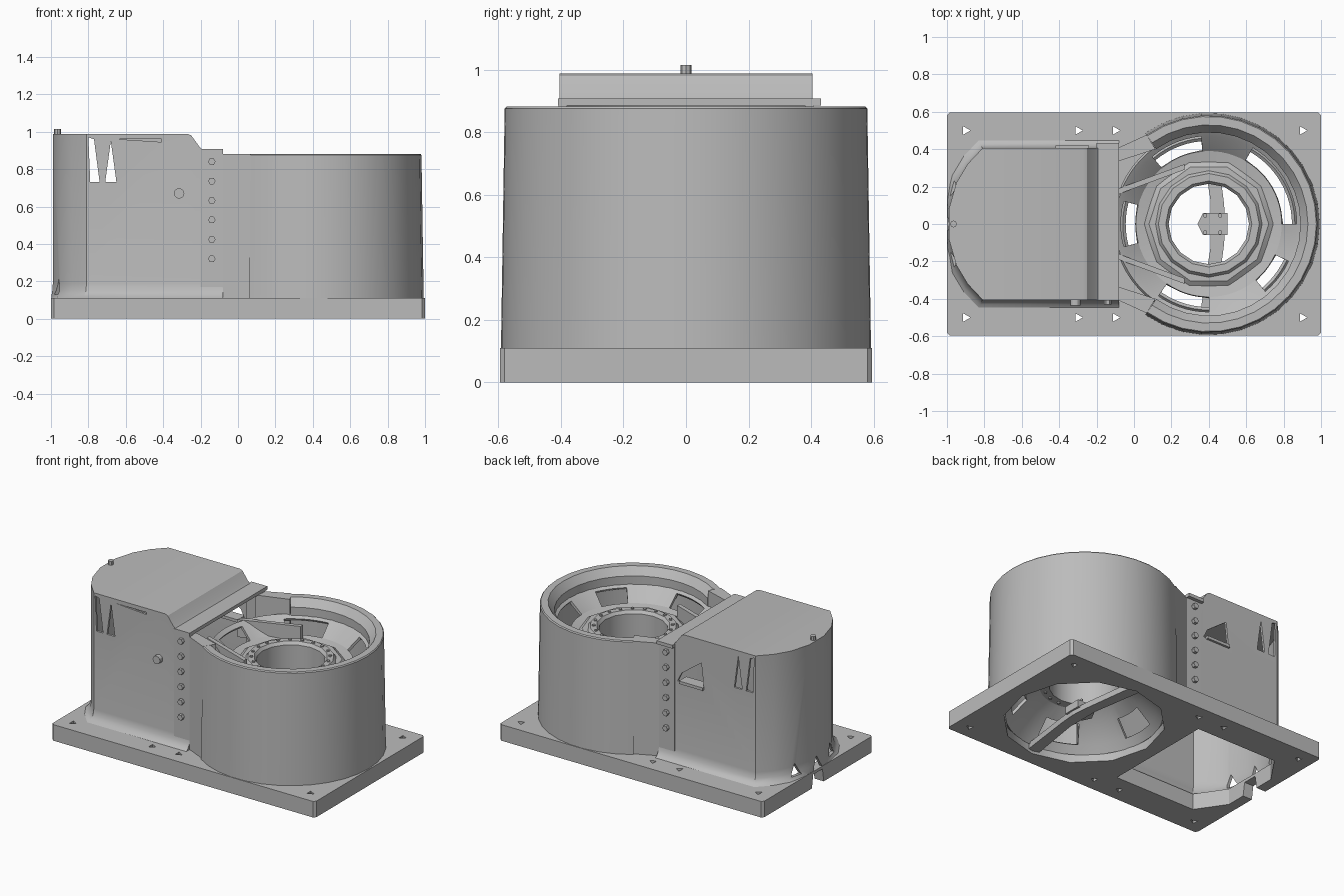
import bpy, bmesh, math

old = bpy.data.objects.get("Cube")
if old:
    bpy.data.objects.remove(old, do_unlink=True)

COLOR = (0.5, 0.5, 0.5, 1)
grey = bpy.data.materials.new("plain grey")
grey.use_nodes = True
grey.diffuse_color = COLOR
grey.node_tree.nodes["Principled BSDF"].inputs["Base Color"].default_value = COLOR

CX = 0.4  # drum axis


def make(name, bm):
    bmesh.ops.remove_doubles(bm, verts=bm.verts, dist=1e-5)
    bmesh.ops.recalc_face_normals(bm, faces=bm.faces)
    me = bpy.data.meshes.new(name)
    bm.to_mesh(me)
    bm.free()
    me.materials.append(grey)
    me.shade_smooth()
    me.set_sharp_from_angle(angle=math.radians(30))
    ob = bpy.data.objects.new(name, me)
    bpy.context.collection.objects.link(ob)
    return ob


def prism(name, pts, h0, h1, axis="z"):
    """Extrude a flat outline along one axis."""
    bm = bmesh.new()
    place = {"z": lambda a, b, h: (a, b, h),
             "y": lambda a, b, h: (a, h, b),
             "x": lambda a, b, h: (h, a, b)}[axis]
    lo, hi = [[bm.verts.new(place(a, b, h)) for a, b in pts] for h in (h0, h1)]
    bm.faces.new(lo)
    bm.faces.new(hi)
    n = len(pts)
    for i in range(n):
        j = (i + 1) % n
        bm.faces.new((lo[i], lo[j], hi[j], hi[i]))
    return make(name, bm)


def rect(x0, x1, y0, y1):
    return [(x0, y0), (x1, y0), (x1, y1), (x0, y1)]


def circle(x, y, r, n):
    return [(x + r * math.cos(math.tau * i / n), y + r * math.sin(math.tau * i / n))
            for i in range(n)]


def lathe(name, profile, n, a0=-180, a1=180):
    """Turn a closed (r, z) profile about the drum axis."""
    bm = bmesh.new()
    rings = []
    for i in range(n + 1):
        a = math.radians(a0 + (a1 - a0) * i / n)
        rings.append([bm.verts.new((CX + r * math.cos(a), r * math.sin(a), z))
                      for r, z in profile])
    m = len(profile)
    for i in range(n):
        for k in range(m):
            q = (k + 1) % m
            bm.faces.new((rings[i][k], rings[i][q], rings[i + 1][q], rings[i + 1][k]))
    if a1 - a0 < 360:
        bm.faces.new(rings[0])
        bm.faces.new(rings[-1])
    return make(name, bm)


def apply_mods(ob):
    dg = bpy.context.evaluated_depsgraph_get()
    me = bpy.data.meshes.new_from_object(ob.evaluated_get(dg))
    ob.modifiers.clear()
    ob.data = me
    me.shade_smooth()
    me.set_sharp_from_angle(angle=math.radians(30))


def cut(ob, cutters):
    for c in cutters:
        c.hide_render = True
        mod = ob.modifiers.new("cut", "BOOLEAN")
        mod.operation = "DIFFERENCE"
        mod.solver = "EXACT"
        mod.object = c
    apply_mods(ob)
    for c in cutters:
        bpy.data.objects.remove(c, do_unlink=True)


# Base plate with drum opening, housing opening, cable notch and bolt holes
c = 0.015
plate = prism("base_plate", [(-1 + c, -0.595), (1 - c, -0.595), (1, -0.595 + c), (1, 0.595 - c),
                             (1 - c, 0.595), (-1 + c, 0.595), (-1, 0.595 - c), (-1, -0.595 + c)],
              0, 0.11)
cutters = [prism("cutter", circle(CX, 0, 0.5, 12), -0.1, 0.3),
           prism("cutter", [(-0.19, -0.39), (-0.19, 0.39), (-0.8, 0.39), (-0.93, 0.2),
                            (-0.93, -0.2), (-0.8, -0.39)], -0.1, 0.3),
           prism("cutter", [(-0.08, -0.1), (0.08, -0.1), (0.05, 0.09), (-0.05, 0.09)],
                 -1.1, -0.9, "x")]
for x in (-0.9, -0.3, -0.1, 0.9):
    for y in (-0.5, 0.5):
        cutters.append(prism("cutter", circle(x, y, 0.026, 3), -0.1, 0.3))
cut(plate, cutters)

# Drum wall, with straight pieces leading to the housing
lathe("drum_wall", [(0.593, 0.1), (0.581, 0.875), (0.575, 0.882), (0.53, 0.882),
                    (0.49, 0.83), (0.5, 0.1)], 24, -125, 125)
for s, side in ((1, "left"), (-1, "right")):
    prism("drum_joint_" + side, [(-0.1, 0.4 * s), (0.067, 0.477 * s), (0.115, 0.4 * s),
                                 (-0.1, 0.33 * s)], 0.1, 0.882)

# Upper dish and lower funnel, both opened between the spokes
WINDOWS = ((112, 17), (47, 11), (17, 17), (-38, 13), (-108, 18), (180, 17))


def spoked_cone(name, radii, n=72):
    bm = bmesh.new()
    grid = [[bm.verts.new((CX + r * math.cos(math.tau * i / n),
                           r * math.sin(math.tau * i / n), z))
             for r, z in radii] for i in range(n)]
    for i in range(n):
        a = (i + 0.5) * 360 / n
        opened = any(abs((a - w + 180) % 360 - 180) < h for w, h in WINDOWS)
        j = (i + 1) % n
        for k in range(3):
            if not (k == 1 and opened):
                bm.faces.new((grid[i][k], grid[i][k + 1], grid[j][k + 1], grid[j][k]))
    ob = make(name, bm)
    ob.modifiers.new("thickness", "SOLIDIFY").thickness = 0.02
    apply_mods(ob)


spoked_cone("upper_dish", [(0.28, 0.67), (0.39, 0.69), (0.47, 0.76), (0.5, 0.78)])
spoked_cone("lower_funnel", [(0.28, 0.27), (0.37, 0.21), (0.46, 0.11), (0.5, 0.06)])

# Hub tube and its faceted collar
lathe("hub_ring", [(0.215, 0.25), (0.215, 0.7), (0.23, 0.72), (0.27, 0.72), (0.285, 0.7),
                   (0.285, 0.25)], 16)
lathe("hub_collar", [(0.27, 0.63), (0.27, 0.7), (0.32, 0.7), (0.36, 0.67), (0.36, 0.63)], 10)
for i in range(20):
    a = math.tau * i / 20
    pts = circle(CX + 0.245 * math.cos(a), 0.245 * math.sin(a), 0.011, 6)
    prism("hub_bolt_top", pts, 0.71, 0.728)
    prism("hub_bolt_bottom", pts, 0.242, 0.26)

# Chute walls leading from the housing to the hub
for s, side in ((1, "left"), (-1, "right")):
    prism("chute_wall_" + side, [(-0.11, 0.15 * s), (0.27, 0.29 * s), (0.27, 0.32 * s),
                                 (-0.11, 0.18 * s)], 0.66, 0.78)

# Crossbar under the hub with a small mounting plate
for s, side in ((1, "left"), (-1, "right")):
    prism("crossbar_" + side, [(0.41, 0), (0.49, 0), (0.48, 0.12 * s), (0.43, 0.5 * s),
                               (0.35, 0.5 * s), (0.41, 0.12 * s)], 0.02, 0.06)
prism("mount_plate", [(0.34, 0), (0.37, 0.06), (0.5, 0.06), (0.5, -0.06), (0.37, -0.06)],
      0.05, 0.1)
for x in (0.38, 0.46):
    for y in (-0.045, 0.045):
        prism("mount_bolt", circle(x, y, 0.012, 6), 0.09, 0.12)

# Housing shell: rows of (x, half width, roof height), flared at the foot
rows = [(-0.08, 0.405, 0.9), (-0.19, 0.405, 0.905), (-0.21, 0.405, 0.925), (-0.25, 0.405, 0.98),
        (-0.27, 0.405, 0.988), (-0.81, 0.405, 0.988), (-0.89, 0.32, 0.988),
        (-0.95, 0.22, 0.988), (-0.99, 0.08, 0.988)]
foot = [(0.105, 0.05), (0.12, 0.025), (0.15, 0.006), (0.19, 0)]
bm = bmesh.new()
loop = rows + [(x, -y, z) for x, y, z in reversed(rows)]
cols = []
for x, y, z in loop:
    col = []
    for fz, f in foot:
        fx = x if x > -0.8 else max(x - f * 0.5, -0.998)
        col.append(bm.verts.new((fx, y + math.copysign(f, y), fz)))
    col.append(bm.verts.new((x, y, z)))
    cols.append(col)
for p, q in zip(cols, cols[1:]):
    for k in range(len(foot)):
        bm.faces.new((p[k], q[k], q[k + 1], p[k + 1]))
last = len(loop) - 1
for i in range(len(rows) - 1):
    bm.faces.new((cols[i][-1], cols[i + 1][-1], cols[last - i - 1][-1], cols[last - i][-1]))
housing = make("housing_shell", bm)
# the open shell must face outward before thickening
if max(housing.data.polygons, key=lambda f: f.center.z).normal.z < 0:
    housing.data.flip_normals()
mod = housing.modifiers.new("thickness", "SOLIDIFY")
mod.thickness = 0.02
mod.offset = -1
apply_mods(housing)

# Vents, slot and cable openings in the housing
openings = [
    prism("cutter", [(-0.77, 0.96), (-0.8, 0.97), (-0.79, 0.73), (-0.74, 0.73)], -0.6, 0.6, "y"),
    prism("cutter", [(-0.68, 0.95), (-0.71, 0.73), (-0.65, 0.73)], -0.6, 0.6, "y"),
    prism("cutter", [(-0.4, 0.83), (-0.42, 0.66), (-0.22, 0.66), (-0.25, 0.72)], 0.2, 0.6, "y"),
    prism("cutter", [(-0.64, 0.96), (-0.41, 0.945), (-0.41, 0.96)], -0.6, -0.2, "y"),
    prism("cutter", [(-0.08, 0.05), (0.08, 0.05), (0, 0.2)], -1.1, -0.9, "x")]
for y in (-0.19, 0.19):
    openings.append(prism("cutter", [(y - 0.04, 0.13), (y + 0.04, 0.13), (y, 0.21)],
                          -1.1, -0.85, "x"))
cut(housing, openings)

# Joint flanges with a row of bolts on each side, and the cap over the joint
for s, side in ((1, "left"), (-1, "right")):
    prism("joint_flange_" + side, rect(-0.2, -0.08, 0.38 * s, 0.408 * s), 0.1, 0.9)
    for i in range(6):
        prism("flange_bolt_" + side, circle(-0.14, 0.32 + 0.104 * i, 0.02, 6),
              0.4 * s, 0.43 * s, "y")
prism("joint_cap", rect(-0.2, -0.08, -0.41, 0.432), 0.885, 0.908)

# Side button, ledge in the rear opening and roof screw
prism("side_button", circle(-0.315, 0.67, 0.028, 12), -0.435, -0.39, "y")
prism("opening_ledge", rect(-0.42, -0.24, 0.34, 0.42), 0.65, 0.67)
prism("roof_screw", circle(-0.965, 0, 0.018, 8), 0.97, 1.015)
